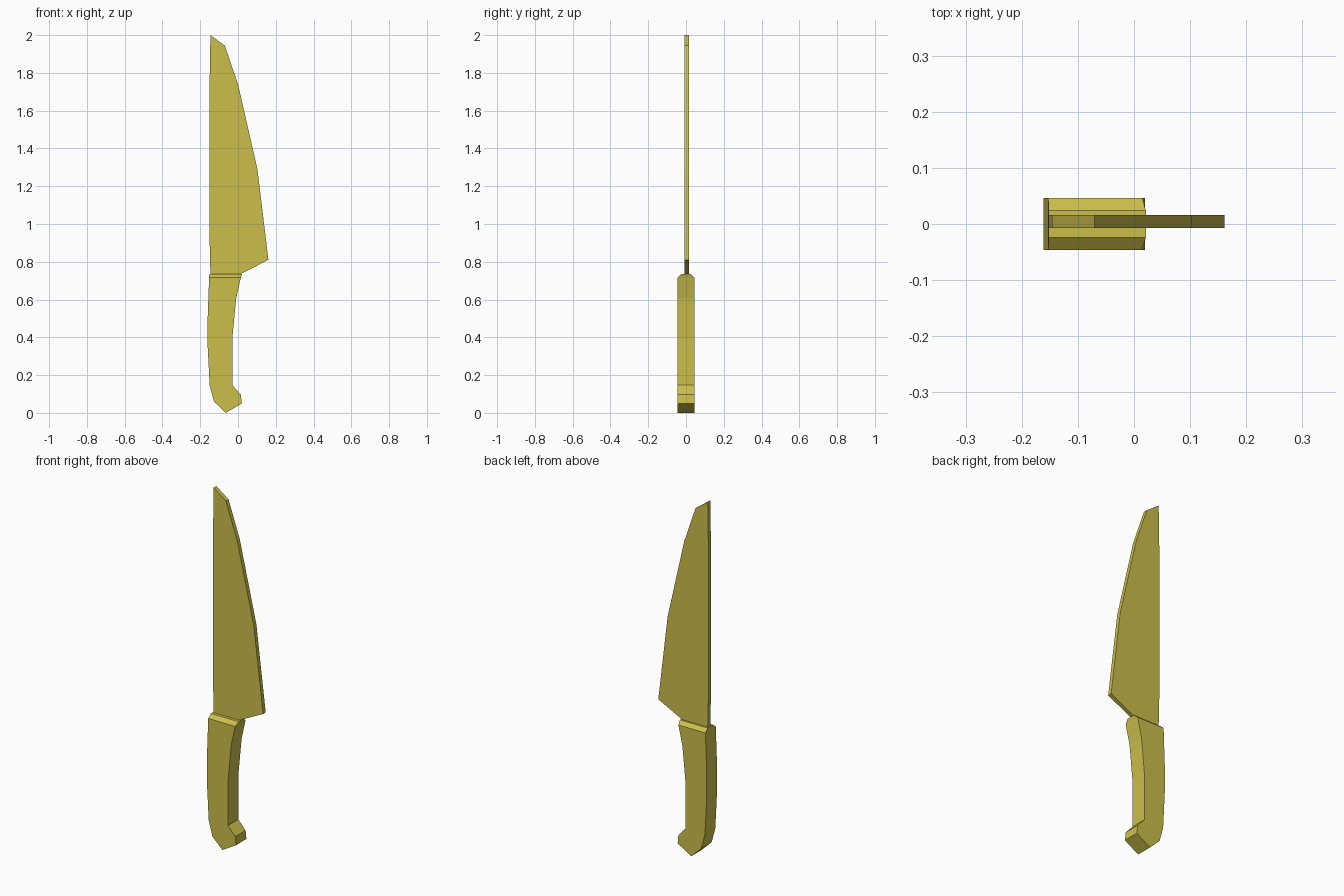
import bpy, bmesh

if "Cube" in bpy.data.objects:
    bpy.data.objects.remove(bpy.data.objects["Cube"])

mat = bpy.data.materials.new("yellow")
mat.diffuse_color = (0.60, 0.52, 0.07, 1)
mat.use_nodes = True
mat.node_tree.nodes["Principled BSDF"].inputs["Base Color"].default_value = mat.diffuse_color


def extrude_profile(points, y0, y1):
    """Solid made from an x/z outline spanning y0..y1."""
    bm = bmesh.new()
    face = bm.faces.new([bm.verts.new((x, y0, z)) for x, z in points])
    ext = bmesh.ops.extrude_face_region(bm, geom=[face])
    for v in ext["geom"]:
        if isinstance(v, bmesh.types.BMVert):
            v.co.y = y1
    return bm


def finish(bm, name):
    bmesh.ops.recalc_face_normals(bm, faces=bm.faces)
    mesh = bpy.data.meshes.new(name)
    bm.to_mesh(mesh)
    bm.free()
    mesh.materials.append(mat)
    obj = bpy.data.objects.new(name, mesh)
    bpy.context.collection.objects.link(obj)


# Blade: flat plate with straight spine and curved edge
blade = [(-0.146, 0.735), (0.012, 0.735), (0.161, 0.81), (0.103, 1.29),
         (0.0, 1.74), (-0.07, 1.945), (-0.146, 2.0), (-0.152, 1.65),
         (-0.152, 0.98)]
finish(extrude_profile(blade, -0.007, 0.016), "blade")

# Handle: hooked grip
grip = [(-0.153, 0.716), (-0.161, 0.49), (-0.161, 0.36), (-0.15, 0.145),
        (-0.127, 0.06), (-0.065, 0.0), (0.02, 0.05), (0.015, 0.097),
        (-0.03, 0.147), (-0.03, 0.395), (-0.01, 0.605), (0.015, 0.716)]
bm = extrude_profile(grip, -0.046, 0.046)

# Chamfered collar where the handle meets the blade
top = next(f for f in bm.faces if all(v.co.z > 0.71 for v in f.verts))
collar = bmesh.ops.extrude_discrete_faces(bm, faces=[top])["faces"][0]
for v in collar.verts:
    v.co.x = 0.021 if v.co.x > 0 else -0.152
    v.co.y *= 0.52
    v.co.z = 0.735
finish(bm, "handle")
